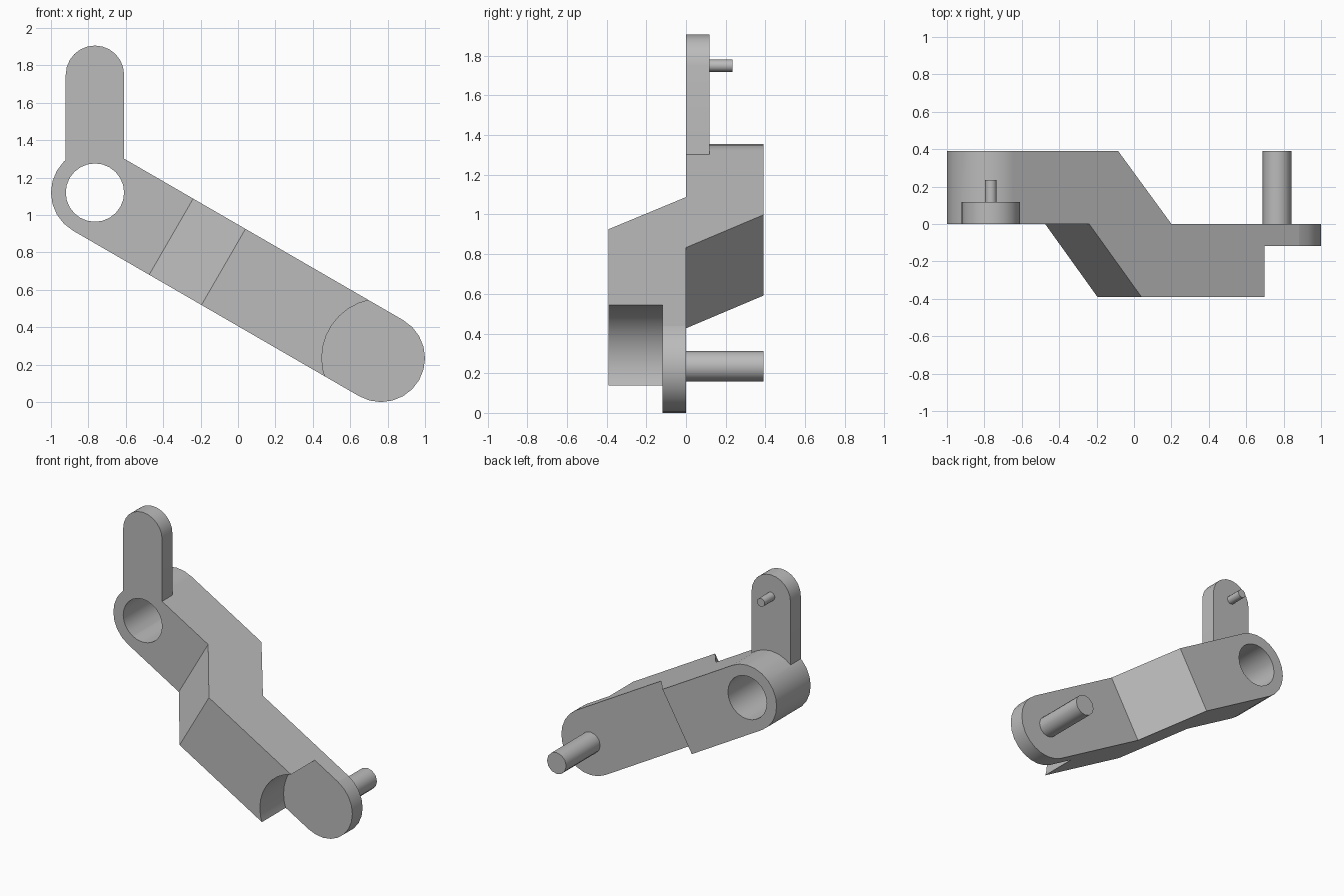
import bpy, bmesh, math
from mathutils import Vector

old = bpy.data.objects.get("Cube")
if old:
    bpy.data.objects.remove(old, do_unlink=True)

mat = bpy.data.materials.new("plain grey")
mat.use_nodes = True
GREY = (0.5, 0.5, 0.5, 1)
mat.diffuse_color = GREY
mat.node_tree.nodes["Principled BSDF"].inputs["Base Color"].default_value = GREY

# Main dimensions
R = 0.235                                    # half width of the arm
DEPTH = 0.39                                 # throw of the arm in y
TAB = 0.118                                  # thickness of the thin ends
HUB = Vector((-0.765, 0, 1.12))
END = Vector((0.765, 0, R))
LINK_TOP = HUB + Vector((0, 0, 0.63))
along = (END - HUB).normalized()
across = Vector((-along.z, 0, along.x))
LENGTH = (END - HUB).length


def prism(name, points, sweep):
    """Solid made by sweeping a flat outline along a vector."""
    bm = bmesh.new()
    face = bm.faces.new([bm.verts.new(p) for p in points])
    out = bmesh.ops.extrude_face_region(bm, geom=[face])
    bmesh.ops.translate(bm, vec=sweep, verts=[g for g in out["geom"] if isinstance(g, bmesh.types.BMVert)])
    bmesh.ops.recalc_face_normals(bm, faces=bm.faces)
    mesh = bpy.data.meshes.new(name)
    bm.to_mesh(mesh)
    bm.free()
    mesh.materials.append(mat)
    obj = bpy.data.objects.new(name, mesh)
    bpy.context.collection.objects.link(obj)
    return obj


def arc(centre, radius, y, sides, turn=1.0):
    """Points on a circle, or part of one, facing the front."""
    count = sides if turn == 1 else int(sides * turn) + 1
    return [Vector((centre.x + radius * math.cos(i * math.tau / sides), y,
                    centre.z + radius * math.sin(i * math.tau / sides))) for i in range(count)]


def rod(name, centre, radius, y0, y1, sides=24):
    return prism(name, arc(centre, radius, y0, sides), Vector((0, y1 - y0, 0)))


def select(obj):
    bpy.ops.object.select_all(action="DESELECT")
    obj.select_set(True)
    bpy.context.view_layer.objects.active = obj


def combine(target, other, operation):
    """Apply a boolean and drop the helper."""
    other.hide_render = True
    select(target)
    mod = target.modifiers.new(operation, "BOOLEAN")
    mod.operation, mod.object, mod.solver = operation, other, "EXACT"
    bpy.ops.object.modifier_apply(modifier=mod.name)
    bpy.data.objects.remove(other, do_unlink=True)


# Stepped arm: side profile (distance along, y) swept over the width
profile = [(0, 0), (0.471, 0), (0.794, -DEPTH), (LENGTH, -DEPTH),
           (LENGTH, 0), (0.979, 0), (0.65, DEPTH), (0, DEPTH)]
arm = prism("crank_arm", [HUB + along * u + across * -R + Vector((0, y, 0)) for u, y in profile],
            across * 2 * R)

# Round recess, rounded thin end and hub
combine(arm, rod("recess", END, 0.317, -0.6, -TAB, 32), "DIFFERENCE")
combine(arm, rod("thin_end", END, R, -TAB, 0), "UNION")
combine(arm, rod("hub", HUB, R, 0, DEPTH), "UNION")

# Upright link with a rounded top
r = 0.156
foot = HUB.z + 0.17
outline = arc(LINK_TOP, r, 0, 24, 0.5)
outline += [Vector((HUB.x - r, 0, foot)), Vector((HUB.x + r, 0, foot))]
combine(arm, prism("upright_link", outline, Vector((0, TAB, 0))), "UNION")

# Through hole in the hub
combine(arm, rod("bore", HUB, r, -0.2, 0.6), "DIFFERENCE")

# Pins on the back
pin = rod("handle_pin", END, 0.077, -0.01, DEPTH, 12)
small_pin = rod("link_pin", LINK_TOP, 0.031, TAB - 0.01, 0.235, 12)

for obj in (arm, pin, small_pin):
    select(obj)
    bpy.ops.object.shade_smooth_by_angle(angle=math.radians(35))
